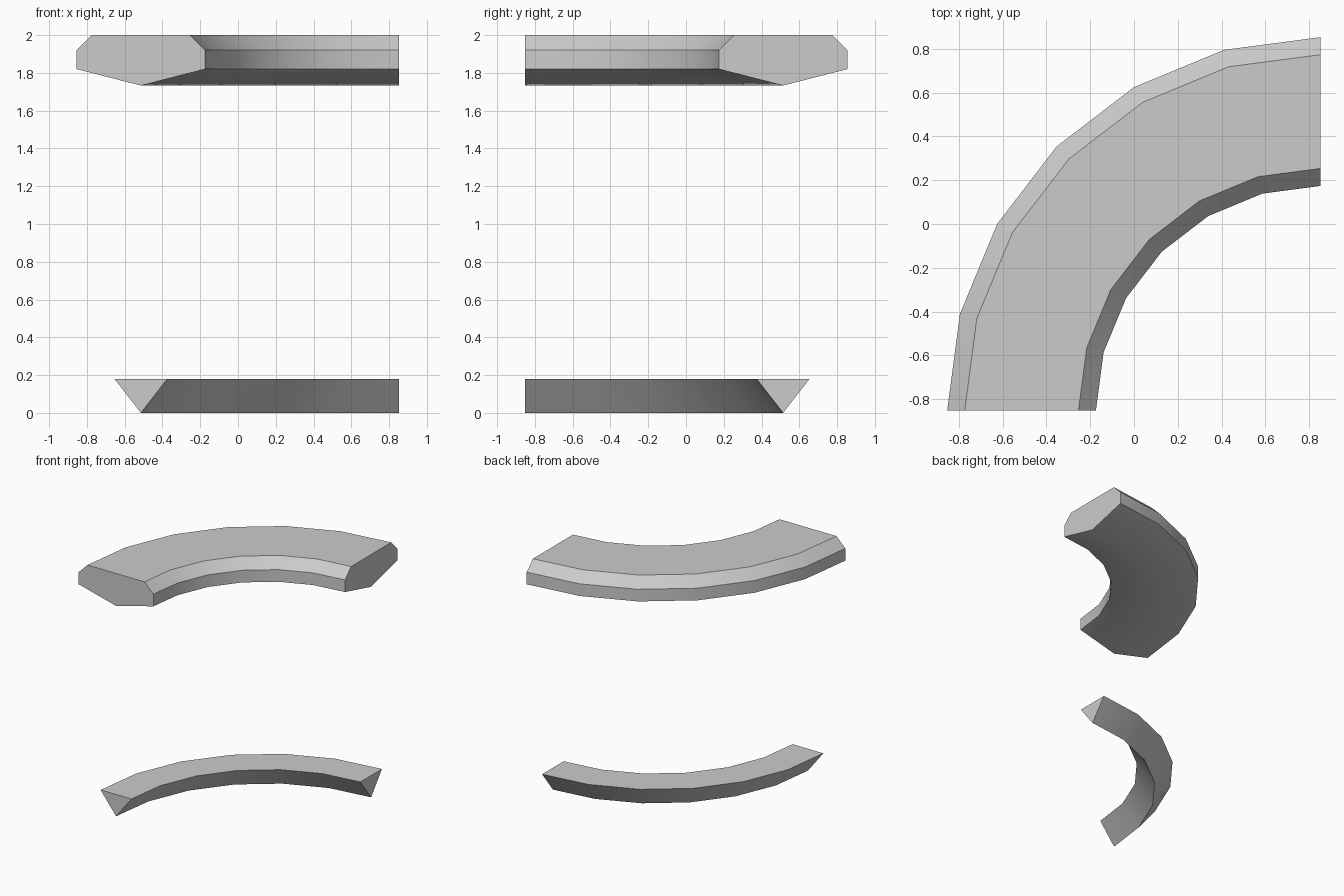
import bpy, bmesh, math

cube = bpy.data.objects.get("Cube")
if cube:
    bpy.data.objects.remove(cube, do_unlink=True)

CENTRE = 0.853   # the arcs turn about (CENTRE, -CENTRE)
STEPS = 6

grey = bpy.data.materials.new("plain grey")
grey.use_nodes = True
colour = (0.6, 0.6, 0.6, 1)
grey.diffuse_color = colour
grey.node_tree.nodes["Principled BSDF"].inputs["Base Color"].default_value = colour


def quarter_arc(name, profile):
    """Sweep a closed (radius, height) profile through a quarter turn."""
    bm = bmesh.new()
    rings = []
    for i in range(STEPS + 1):
        a = math.pi / 2 * (1 + i / STEPS)
        rings.append([bm.verts.new((CENTRE + r * math.cos(a), -CENTRE + r * math.sin(a), z))
                      for r, z in profile])
    n = len(profile)
    for a, b in zip(rings, rings[1:]):
        for j in range(n):
            k = (j + 1) % n
            bm.faces.new((a[j], a[k], b[k], b[j]))
    bm.faces.new(rings[0])
    bm.faces.new(rings[-1])
    bmesh.ops.recalc_face_normals(bm, faces=bm.faces)
    mesh = bpy.data.meshes.new(name)
    bm.to_mesh(mesh)
    bm.free()
    mesh.materials.append(grey)
    obj = bpy.data.objects.new(name, mesh)
    bpy.context.collection.objects.link(obj)
    bpy.ops.object.select_all(action='DESELECT')
    obj.select_set(True)
    bpy.context.view_layer.objects.active = obj
    bpy.ops.object.shade_smooth_by_angle(angle=math.radians(30))


# Upper rail: chamfered top, shallow V underside
quarter_arc("upper_rail", [(1.707, 1.92), (1.627, 2.0), (1.107, 2.0), (1.027, 1.92),
                           (1.027, 1.82), (1.367, 1.733), (1.707, 1.82)])
# Lower rail: triangular section pointing down
quarter_arc("lower_rail", [(1.507, 0.18), (1.227, 0.18), (1.367, 0.0)])
